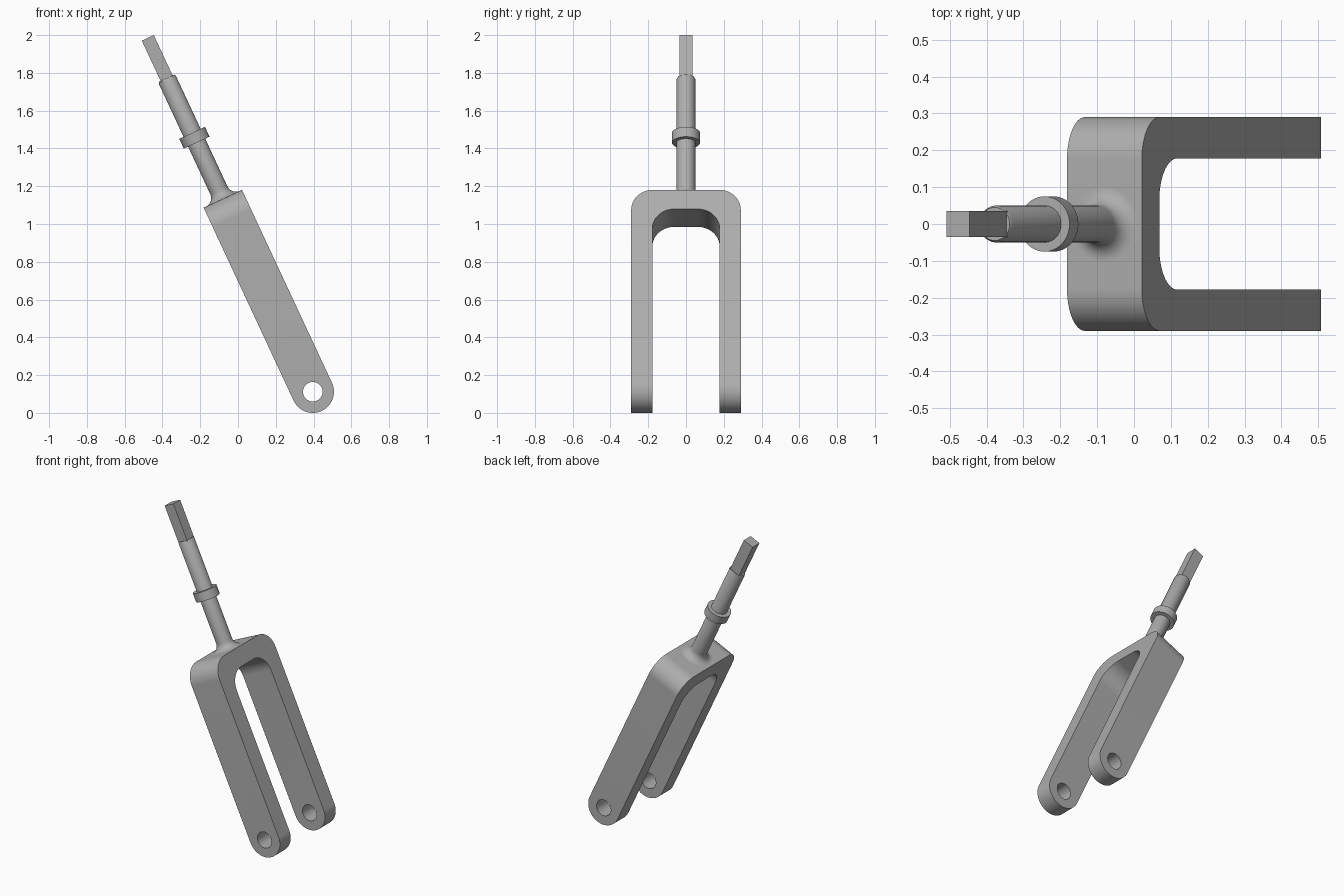
import bpy, bmesh, math
from mathutils import Matrix, Vector

if "Cube" in bpy.data.objects:
    bpy.data.objects.remove(bpy.data.objects["Cube"])

steel = bpy.data.materials.new("grey_steel")
steel.use_nodes = True
GREY = (0.42, 0.42, 0.42, 1)
steel.diffuse_color = GREY
steel.node_tree.nodes["Principled BSDF"].inputs["Base Color"].default_value = GREY

# Fork frame: origin on the axle, z along the steering axis, leaning back
AXLE = Vector((0.396, 0, 0.112))
TILT = Matrix.Translation(AXLE) @ Matrix.Rotation(math.radians(-25), 4, 'Y')
HALF_WIDTH, CROWN_TOP, THICK = 0.112, 1.127, 0.112


def arc(cx, cz, r, a0, a1, n=16):
    angles = [math.radians(a0 + (a1 - a0) * i / n) for i in range(n + 1)]
    return [(cx + r * math.cos(a), cz + r * math.sin(a)) for a in angles]


def make_object(name, bm):
    bmesh.ops.recalc_face_normals(bm, faces=bm.faces)
    mesh = bpy.data.meshes.new(name)
    bm.to_mesh(mesh)
    bm.free()
    mesh.materials.append(steel)
    obj = bpy.data.objects.new(name, mesh)
    bpy.context.collection.objects.link(obj)
    return obj


def prism(name, outline, axis, half):
    """Extrude an outline along x or y, both ways from the middle."""
    bm = bmesh.new()
    place = (lambda p: (-half, p[0], p[1])) if axis == 'x' else (lambda p: (p[0], -half, p[1]))
    face = bm.faces.new([bm.verts.new(place(p)) for p in outline])
    new = bmesh.ops.extrude_face_region(bm, geom=[face])["geom"]
    step = (2 * half, 0, 0) if axis == 'x' else (0, 2 * half, 0)
    bmesh.ops.translate(bm, vec=step, verts=[v for v in new if isinstance(v, bmesh.types.BMVert)])
    return make_object(name, bm)


def lathe(name, profile, n=48):
    """Turn a (radius, height) profile around the steering axis."""
    bm = bmesh.new()
    rings = [[bm.verts.new((r * math.cos(math.tau * i / n), r * math.sin(math.tau * i / n), z))
              for i in range(n)] for r, z in profile]
    for low, high in zip(rings, rings[1:]):
        for i in range(n):
            j = (i + 1) % n
            bm.faces.new((low[i], low[j], high[j], high[i]))
    bm.faces.new(rings[0])
    bm.faces.new(rings[-1])
    return make_object(name, bm)


def cut(target, tool, operation):
    mod = target.modifiers.new(operation, 'BOOLEAN')
    mod.operation, mod.object, mod.solver = operation, tool, 'EXACT'
    bpy.context.view_layer.objects.active = target
    bpy.ops.object.modifier_apply(modifier=mod.name)
    bpy.data.objects.remove(tool)


# Fork: rounded U seen from the side, trimmed to the round-ended leg shape
OUT, INN, R = 0.29, 0.178, 0.115
slot_top = CROWN_TOP - THICK
u_outline = ([(OUT, -0.3)] + arc(OUT - R, CROWN_TOP - R, R, 0, 90)
             + arc(R - OUT, CROWN_TOP - R, R, 90, 180) + [(-OUT, -0.3), (-INN, -0.3)]
             + arc(R - INN, slot_top - R, R, 180, 90)
             + arc(INN - R, slot_top - R, R, 90, 0) + [(INN, -0.3)])
fork = prism("fork", u_outline, 'x', 0.3)
leg_outline = arc(0, 0, HALF_WIDTH, 180, 360, 40) + [(HALF_WIDTH, 1.4), (-HALF_WIDTH, 1.4)]
cut(fork, prism("leg_trim", leg_outline, 'y', 0.5), 'INTERSECT')
cut(fork, prism("axle_hole", arc(0, 0, 0.052, 0, 360, 40)[:-1], 'y', 0.6), 'DIFFERENCE')

# Stem: flared base and chamfered tip
FLARE, STEM_R, STEM_TOP = 0.05, 0.05, 1.832
stem = lathe("stem", [(STEM_R + FLARE, CROWN_TOP - 0.01)]
             + arc(STEM_R + FLARE, CROWN_TOP + FLARE, FLARE, 270, 180, 12)
             + [(STEM_R, STEM_TOP - 0.01), (STEM_R - 0.005, STEM_TOP)])

# Collar ring around the stem
collar = lathe("collar", [(0.075, 1.455), (0.075, 1.512)])

# Square drive at the tip
S = 0.035
square_tip = prism("square_tip", [(-S, STEM_TOP - 0.02), (S, STEM_TOP - 0.02), (S, 2.067), (-S, 2.067)], 'y', S)

for obj in (fork, stem, collar, square_tip):
    obj.matrix_world = TILT
    bpy.ops.object.select_all(action='DESELECT')
    obj.select_set(True)
    bpy.context.view_layer.objects.active = obj
    bpy.ops.object.shade_smooth_by_angle(angle=math.radians(30))
